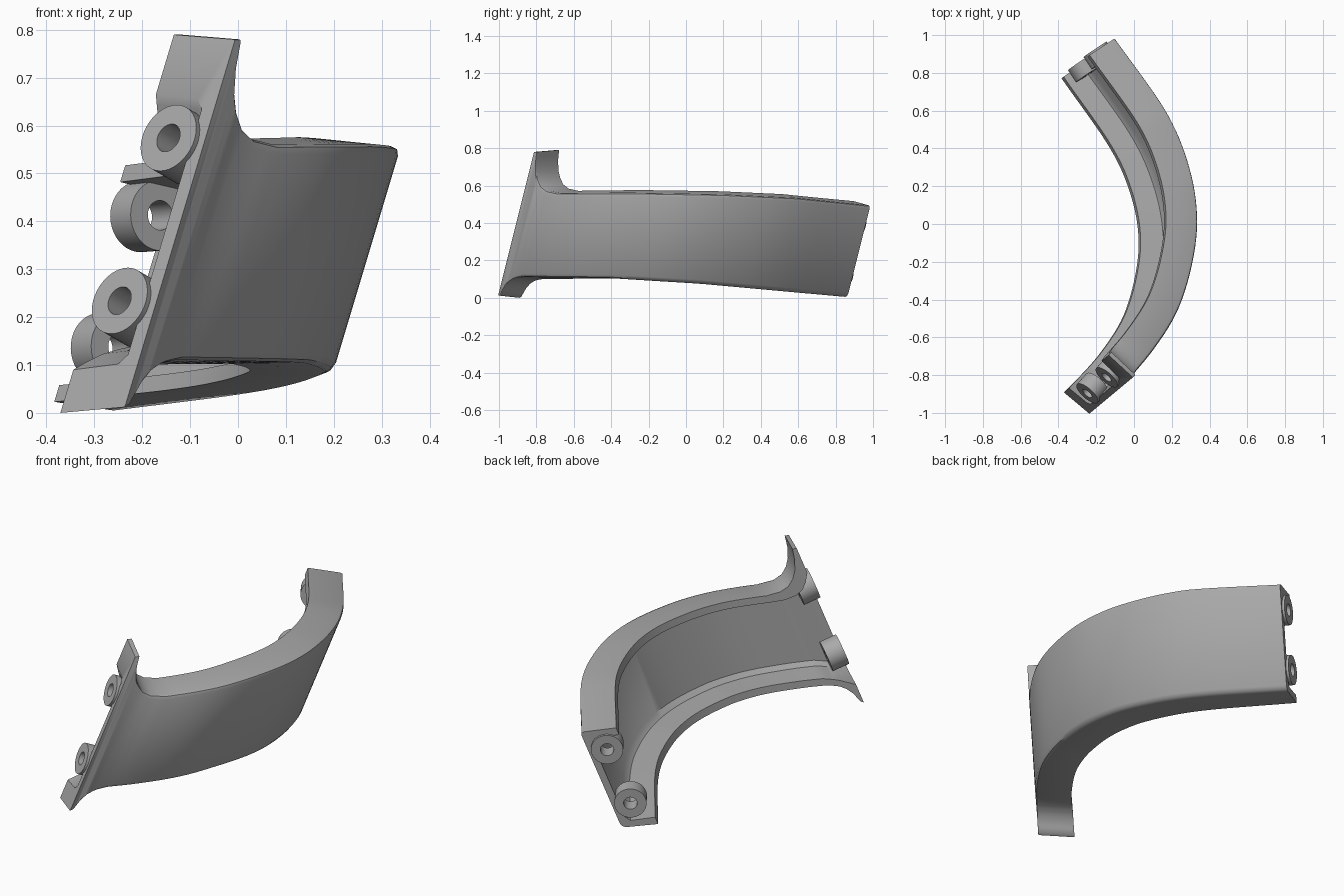
import bpy, bmesh, math
from mathutils import Vector

cube = bpy.data.objects.get("Cube")
if cube:
    bpy.data.objects.remove(cube, do_unlink=True)

grey = bpy.data.materials.new("plain grey")
grey.use_nodes = True
COLOR = (0.4, 0.4, 0.4, 1)
grey.diffuse_color = COLOR
grey.node_tree.nodes["Principled BSDF"].inputs["Base Color"].default_value = COLOR

LEAN = Vector((0.3, 0.25, 1))   # direction in which the wall rises
REF_Z = 0.55
WIDTH, WALL = 0.175, 0.035
PATH = [Vector(p) for p in [(-.075, -.87), (.10, -.67), (.24, -.44), (.322, -.15),
                            (.335, .1), (.28, .37), (.165, .63), (-.08, 1.0)]]


def lerp(table, x):
    """Piecewise linear lookup in (x, value) pairs."""
    if x <= table[0][0]:
        return table[0][1]
    for (x0, v0), (x1, v1) in zip(table, table[1:]):
        if x <= x1:
            return v0 + (v1 - v0) * (x - x0) / (x1 - x0)
    return table[-1][1]


def smooth_path(points, steps):
    """Catmull-Rom curve through the points."""
    p = [2 * points[0] - points[1]] + points + [2 * points[-1] - points[-2]]
    out = []
    for i in range(1, len(p) - 2):
        a, b, c, d = p[i - 1:i + 3]
        for k in range(steps):
            t = k / steps
            out.append(0.5 * (2 * b + (c - a) * t + (2 * a - 5 * b + 4 * c - d) * t * t
                              + (3 * b - a - 3 * c + d) * t ** 3))
    return out + [points[-1]]


CURVE = smooth_path(PATH, 24)
DIST = [0.0]
for a, b in zip(CURVE, CURVE[1:]):
    DIST.append(DIST[-1] + (b - a).length)
LENGTH = DIST[-1]


def at(s):
    return Vector([lerp(list(zip(DIST, [c[i] for c in CURVE])), s) for i in (0, 1)])


def frame(s):
    """Point on the outer curve and the inward direction there."""
    t = (at(min(s + .02, LENGTH)) - at(max(s - .02, 0))).normalized()
    return at(s), Vector((-t.y, t.x))


def place(s, inward, z):
    p, n = frame(s)
    q = p + n * inward
    return Vector((q.x, q.y, REF_Z)) + LEAN * (z - REF_Z)


def finish(bm, name):
    bmesh.ops.recalc_face_normals(bm, faces=bm.faces)
    mesh = bpy.data.meshes.new(name)
    bm.to_mesh(mesh)
    bm.free()
    mesh.materials.append(grey)
    obj = bpy.data.objects.new(name, mesh)
    bpy.context.collection.objects.link(obj)
    bpy.ops.object.select_all(action='DESELECT')
    obj.select_set(True)
    bpy.context.view_layer.objects.active = obj
    bpy.ops.object.shade_smooth_by_angle(angle=math.radians(35))
    return obj


# Heights of the band along y, and the flares at the front end along the path
TOP = [(-.87, .56), (-.3, .562), (.2, .553), (.6, .535), (1, .495)]
BOTTOM = [(-.87, .112), (-.3, .105), (.2, .075), (.6, .04), (1, .005)]
TOP_FLARE = [(0, .22), (.02, .22), (.03, .165), (.05, .11), (.075, .07),
             (.11, .035), (.16, .012), (.24, 0)]
TOP_UNDER = [(0, .095), (.025, .05), (.05, .015), (.09, -.012), (.15, -.03), (.24, -.035)]
LOW_FLARE = [(0, -.1), (.012, -.095), (.03, -.05), (.05, -.025), (.08, -.008), (.13, 0)]
LOW_UPPER = [(0, -.01), (.03, .005), (.07, .022), (.13, .035)]


def section(s):
    """C-shaped cross-section: rounded outer wall with a flange above and below."""
    y, f = at(s).y, s / LENGTH
    top, low = lerp(TOP, y), lerp(BOTTOM, y)
    zt, zu = top + lerp(TOP_FLARE, s), top + lerp(TOP_UNDER, s)
    zb, zl = low + lerp(LOW_FLARE, s), low + lerp(LOW_UPPER, s)
    up, dn = .01 + .012 * f, -.012 + .03 * f
    rnd = lerp([(0, .003), (.15, .02)], s)
    soft = rnd * .3
    return [(0, zb + rnd), (0, zt - rnd), (soft, zt - soft), (rnd, zt),
            (WIDTH, zt + up), (WIDTH, zu + up), (WALL + .02, zu), (WALL, zu - .02),
            (WALL, zl + .02), (WALL + .02, zl), (WIDTH, zl + dn), (WIDTH, zb + dn),
            (rnd, zb), (soft, zb + soft)]


# Curved channel band, lofted along the path
stations = [0, .012, .02, .025, .03, .04, .05, .062, .075, .09, .11, .135, .16, .2, .24]
count = 44
stations += [.24 + (LENGTH - .24) * i / count for i in range(1, count + 1)]
bm = bmesh.new()
rings = [[bm.verts.new(place(s, r, z)) for r, z in section(s)] for s in stations]
for a, b in zip(rings, rings[1:]):
    for i in range(len(a)):
        j = (i + 1) % len(a)
        bm.faces.new((a[i], a[j], b[j], b[i]))
for ring in (rings[0], rings[-1]):
    bm.faces.new(ring)
finish(bm, "curved_channel_band")


# Ring-shaped screw bosses inside both ends
def boss(name, s, z, out_len, in_len, outer=.074, inner=.031, sides=40):
    center = place(s, .092, z)
    _, n = frame(s)
    u = Vector((n.x, n.y, 0))
    axis = LEAN.cross(u).normalized()      # points back out along the front end
    if s > 0:
        axis = -axis
    v = axis.cross(u)
    if axis.y * (1 if s > 0 else -1) < 0:
        axis = -axis
    bm = bmesh.new()
    loops = []
    for radius, h in ((outer, out_len), (outer, -in_len), (inner, -in_len), (inner, out_len)):
        loops.append([bm.verts.new(center + axis * h + radius * (
            u * math.cos(2 * math.pi * k / sides) + v * math.sin(2 * math.pi * k / sides)))
            for k in range(sides)])
    for a, b in zip(loops, loops[1:] + loops[:1]):
        for k in range(sides):
            m = (k + 1) % sides
            bm.faces.new((a[k], a[m], b[m], b[k]))
    finish(bm, name)


for label, height in (("upper", .57), ("lower", .23)):
    boss("front_boss_" + label, 0, height, .012, .07)
for label, height in (("upper", .41), ("lower", .135)):
    boss("back_boss_" + label, LENGTH, height, .012, .065)
